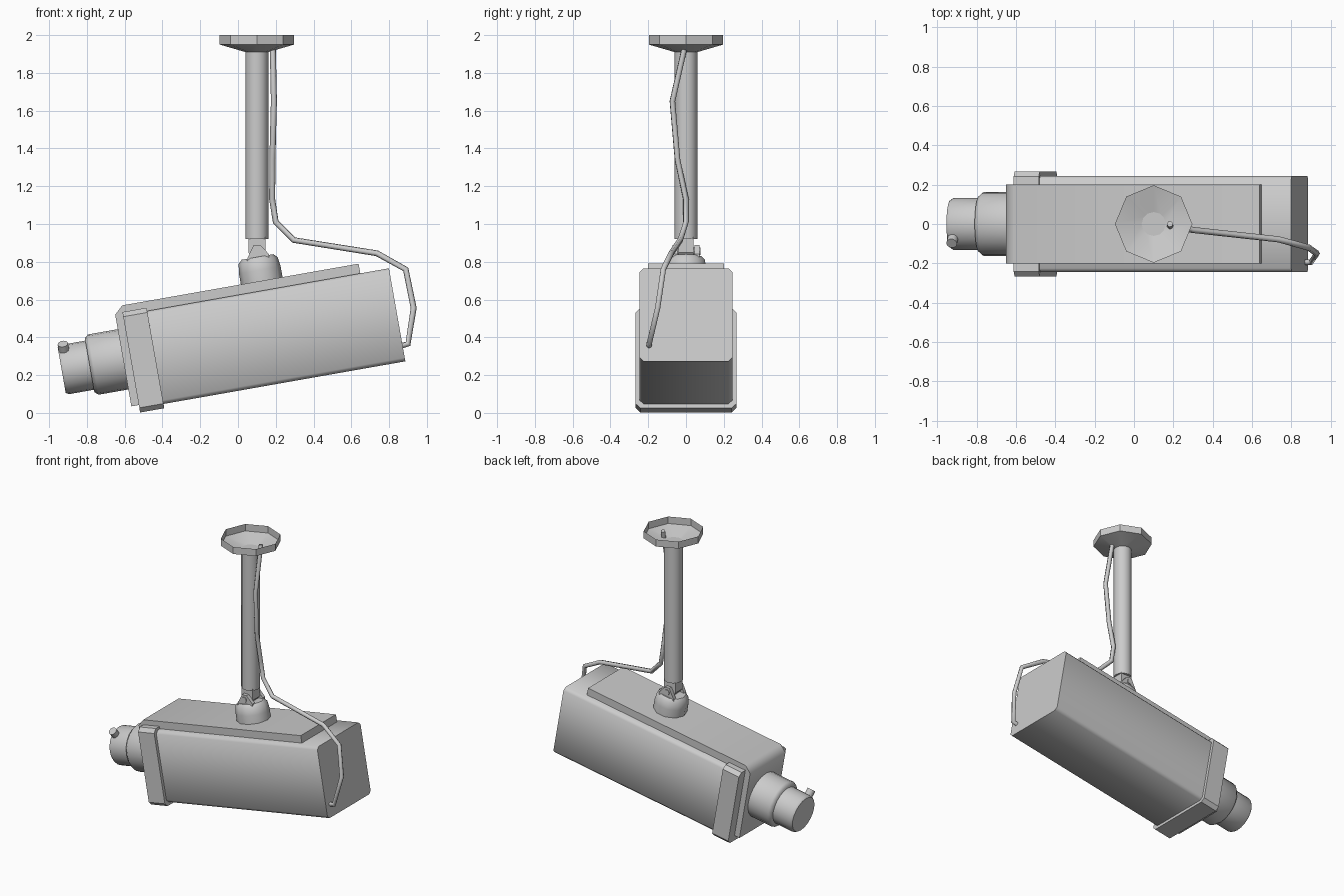
import bpy, bmesh
from math import radians, pi, sin, cos
from mathutils import Matrix, Vector

if "Cube" in bpy.data.objects:
    bpy.data.objects.remove(bpy.data.objects["Cube"])

TILT = Matrix.Rotation(radians(-10), 4, 'Y')   # housing frame: x along the barrel
WORLD = Matrix.Identity(4)


def finish(name, bm, frame, angle=35):
    bmesh.ops.recalc_face_normals(bm, faces=bm.faces)
    bm.transform(frame)
    mesh = bpy.data.meshes.new(name)
    bm.to_mesh(mesh)
    bm.free()
    ob = bpy.data.objects.new(name, mesh)
    bpy.context.collection.objects.link(ob)
    bpy.ops.object.select_all(action='DESELECT')
    ob.select_set(True)
    bpy.context.view_layer.objects.active = ob
    bpy.ops.object.shade_smooth_by_angle(angle=radians(angle))
    return ob


def prism(name, profile, axis, lo, hi, frame=WORLD, angle=35):
    """Extrude a 2D profile along X (profile in y,z) or Y (profile in x,z)."""
    bm = bmesh.new()
    put = (lambda a, b: (lo, a, b)) if axis == 'X' else (lambda a, b: (a, lo, b))
    face = bm.faces.new([bm.verts.new(put(a, b)) for a, b in profile])
    ext = bmesh.ops.extrude_face_region(bm, geom=[face])
    shift = Vector((hi - lo, 0, 0) if axis == 'X' else (0, hi - lo, 0))
    bmesh.ops.translate(bm, vec=shift, verts=[v for v in ext['geom'] if isinstance(v, bmesh.types.BMVert)])
    return finish(name, bm, frame, angle)


def lathe(name, profile, sides, frame, caps=(True, True), angle=35):
    """Rings of (radius, height) around local z."""
    bm = bmesh.new()
    rings = [[bm.verts.new((r * cos(2 * pi * i / sides), r * sin(2 * pi * i / sides), z))
              for i in range(sides)] for r, z in profile]
    for a, b in zip(rings, rings[1:]):
        for i in range(sides):
            j = (i + 1) % sides
            bm.faces.new((a[i], a[j], b[j], b[i]))
    if caps[0]:
        bm.faces.new(rings[0])
    if caps[1]:
        bm.faces.new(rings[-1])
    return finish(name, bm, frame, angle)


def chamfered(w, z0, z1, c):
    return [(-w + c, z0), (w - c, z0), (w, z0 + c), (w, z1 - c),
            (w - c, z1), (-w + c, z1), (-w, z1 - c), (-w, z0 + c)]


# Tilted housing with a front collar
prism("housing", chamfered(0.245, 0.115, 0.615, 0.02), 'X', -0.48, 0.92, TILT, 50)
prism("front_collar", chamfered(0.267, 0.092, 0.632, 0.025), 'X', -0.51, -0.38, TILT)

# Front cap running into the raised top plate
prism("cap_and_top_plate",
      [(-0.55, 0.132), (-0.55, 0.625), (-0.505, 0.667), (0.766, 0.667),
       (0.766, 0.6), (-0.4, 0.6), (-0.4, 0.132)], 'Y', -0.2, 0.2, TILT, 50)

# Stepped lens and its radial knob
lens_frame = TILT @ Matrix.Translation((0, 0, 0.385)) @ Matrix.Rotation(radians(-90), 4, 'Y')
lathe("lens_base", [(0.162, 0.5), (0.162, 0.71), (0.145, 0.73)], 20, lens_frame, angle=50)
lathe("lens_front", [(0.132, 0.7), (0.132, 0.865), (0.122, 0.88)], 20, lens_frame, angle=50)
knob_frame = TILT @ Matrix.Translation((-0.85, 0, 0.385)) @ Matrix.Rotation(radians(36), 4, 'X')
lathe("lens_knob", [(0.028, 0.1), (0.028, 0.168)], 10, knob_frame, angle=50)

# Swivel base on the housing
base_frame = TILT @ Matrix.Translation((0.245, 0, 0))
lathe("swivel_base", [(0.112, 0.65), (0.112, 0.725), (0.105, 0.775), (0.085, 0.795)], 10, base_frame, angle=40)

# Hinge: two ears, a tongue below the pole and a pin
ear = [(0.045, 0.79), (0.05, 0.82), (0.083, 0.888), (0.118, 0.888), (0.165, 0.84), (0.165, 0.80)]
for side, y in (("front", -0.072), ("back", 0.046)):
    prism(f"hinge_ear_{side}", ear, 'Y', y, y + 0.026)
prism("hinge_tongue", [(0.055, 0.93), (0.055, 0.85), (0.075, 0.825), (0.125, 0.825),
                       (0.145, 0.85), (0.145, 0.93)], 'Y', -0.04, 0.04)
pin_frame = Matrix.Translation((0.1, 0, 0.855)) @ Matrix.Rotation(radians(90), 4, 'X')
lathe("hinge_pin", [(0.02, -0.078), (0.02, 0.078)], 8, pin_frame, angle=50)

# Pole and hollow octagonal ceiling flange
axis = Matrix.Translation((0.1, 0, 0))
lathe("pole", [(0.061, 0.92), (0.061, 1.915)], 12, axis, angle=50)
lathe("ceiling_flange", [(0.06, 1.91), (0.197, 1.95), (0.197, 2.0)], 8, axis, (False, False), angle=30)

# Cable from the flange to the back of the housing
path = [(0.183, 0, 1.965), (0.185, -0.015, 1.9), (0.19, -0.072, 1.65), (0.182, -0.045, 1.34),
        (0.181, 0, 1.13), (0.2, 0, 1.01), (0.295, -0.03, 0.915), (0.735, -0.078, 0.845),
        (0.888, -0.12, 0.76), (0.93, -0.15, 0.555), (0.9, -0.195, 0.365), (0.86, -0.195, 0.355)]
curve = bpy.data.curves.new("cable", 'CURVE')
curve.dimensions = '3D'
curve.bevel_depth = 0.016
curve.bevel_resolution = 1
curve.use_fill_caps = True
spline = curve.splines.new('POLY')
spline.points.add(len(path) - 1)
for point, co in zip(spline.points, path):
    point.co = (*co, 1)
bpy.context.collection.objects.link(bpy.data.objects.new("cable", curve))
